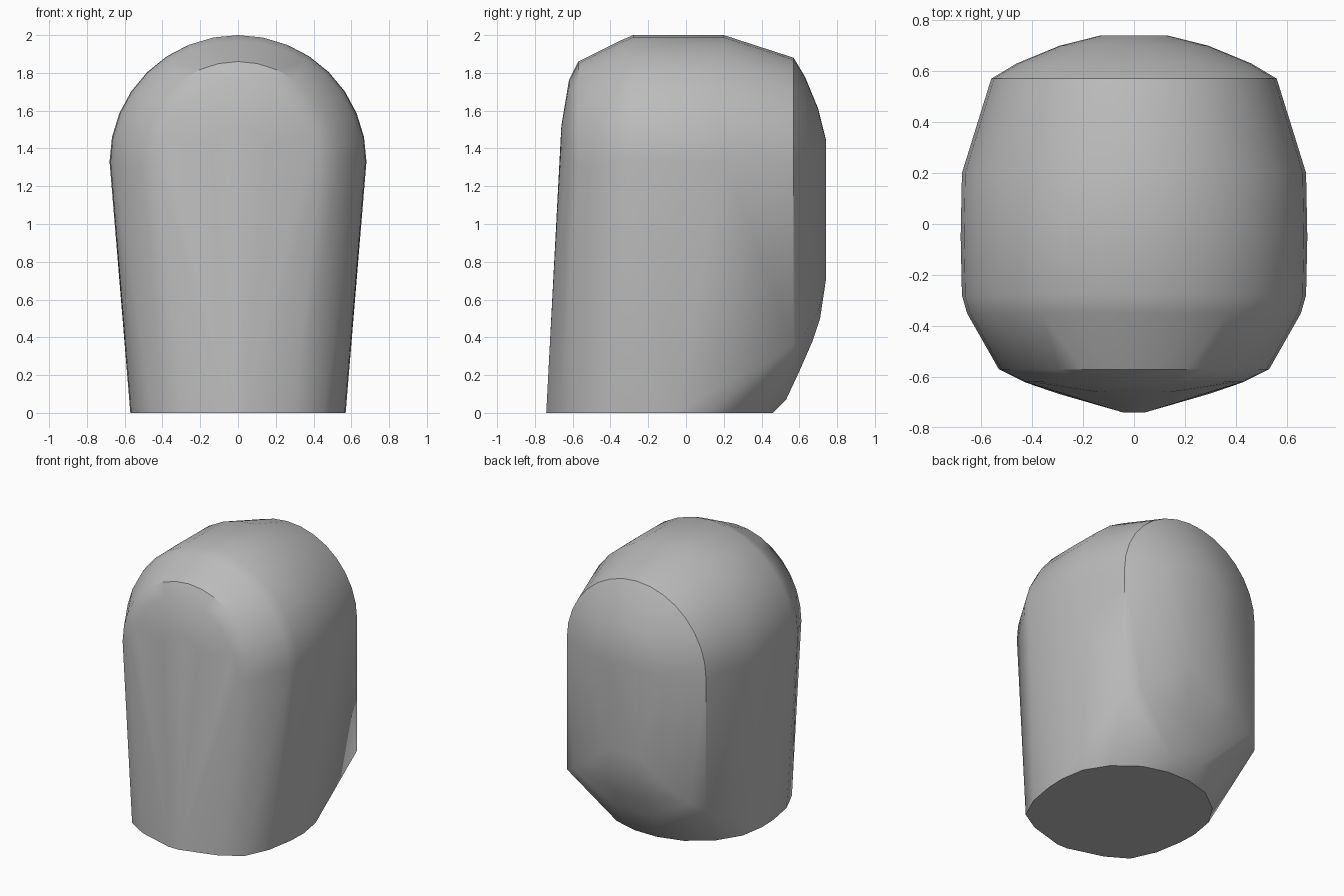
import bpy, bmesh, math

cube = bpy.data.objects.get("Cube")
if cube:
    bpy.data.objects.remove(cube, do_unlink=True)

grey = bpy.data.materials.new("plain_grey")
grey.use_nodes = True
colour = (0.5, 0.5, 0.5, 1)
grey.diffuse_color = colour
grey.node_tree.nodes["Principled BSDF"].inputs["Base Color"].default_value = colour


def arch(y, radius, centre_z, top_z, steps=16):
    """Half-round arch section standing across the body at depth y."""
    return [(radius * math.cos(math.pi * i / steps), y,
             centre_z + (top_z - centre_z) * math.sin(math.pi * i / steps))
            for i in range(steps + 1)]


def mirrored(points):
    return [(s * x, y, z) for x, y, z in points for s in (1, -1)]


points = []

# Round base, coming to a blunt point at the front
points += mirrored([(x, y, 0) for x, y in (
    (.04, -.74), (.3, -.665), (.45, -.575), (.53, -.4), (.565, -.2),
    (.57, -.06), (.54, .12), (.44, .28), (.27, .41), (.09, .46))])

# Domed main body: equal arches with tapered shoulders
for y, radius, centre, top in ((-.35, .655, 1.33, 1.97), (-.28, .675, 1.33, 2.0),
                               (-.05, .68, 1.33, 2.0), (.2, .675, 1.33, 2.0)):
    points += arch(y, radius, centre, top)

# Front arch, bevelled toward the sloping face
points += arch(-.57, .53, 1.3, 1.86)
points += arch(-.62, .43, 1.3, 1.76)
points += arch(-.66, .15, 1.35, 1.52, 8)

# Bulging back: nested stadium-like sections
for y, radius, low in ((.57, .56, .36), (.63, .46, .42), (.70, .29, .54), (.74, .13, .7)):
    points += arch(y, radius, 1.32, 1.32 + radius)
    points += mirrored([(radius, y, low)])

# Rounded underside of the back
points += mirrored([(.1, .53, .07), (.14, .6, .22), (.13, .67, .38), (.13, .71, .5)])

# Wrap all sections in one skin
bm = bmesh.new()
for p in points:
    bm.verts.new(p)
bmesh.ops.remove_doubles(bm, verts=bm.verts, dist=.002)
bmesh.ops.convex_hull(bm, input=list(bm.verts))
loose = [v for v in bm.verts if not v.link_faces]
bmesh.ops.delete(bm, geom=loose, context='VERTS')
bmesh.ops.dissolve_limit(bm, angle_limit=math.radians(.5),
                         verts=bm.verts, edges=bm.edges)
bmesh.ops.recalc_face_normals(bm, faces=bm.faces)

mesh = bpy.data.meshes.new("domed_body")
bm.to_mesh(mesh)
bm.free()
mesh.materials.append(grey)
body = bpy.data.objects.new("domed_body", mesh)
bpy.context.collection.objects.link(body)

# Smooth shading with the base rim kept sharp
bpy.ops.object.select_all(action='DESELECT')
body.select_set(True)
bpy.context.view_layer.objects.active = body
bpy.ops.object.shade_smooth_by_angle(angle=math.radians(35))
